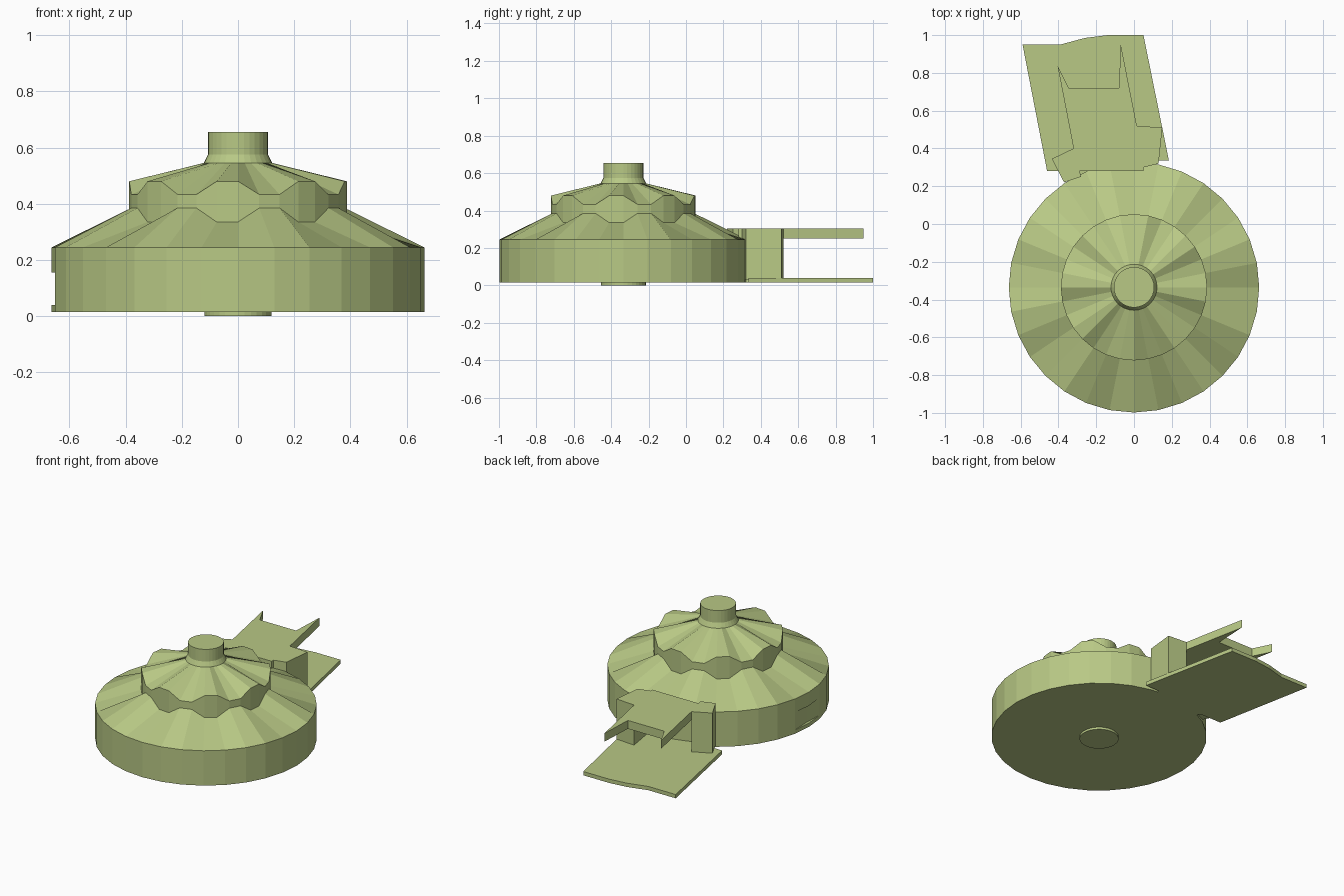
import bpy, bmesh, math

cube = bpy.data.objects.get("Cube")
if cube:
    bpy.data.objects.remove(cube)

SIDES = 32
CENTRE_Y = -0.335

green = bpy.data.materials.new("olive green")
green.use_nodes = True
colour = (0.48, 0.58, 0.235, 1)
green.diffuse_color = colour
green.node_tree.nodes["Principled BSDF"].inputs["Base Color"].default_value = colour


def finish(name, bm):
    bmesh.ops.remove_doubles(bm, verts=bm.verts, dist=1e-4)
    bmesh.ops.recalc_face_normals(bm, faces=bm.faces)
    mesh = bpy.data.meshes.new(name)
    bm.to_mesh(mesh)
    bm.free()
    mesh.materials.append(green)
    obj = bpy.data.objects.new(name, mesh)
    bpy.context.collection.objects.link(obj)
    return obj


def lathe(name, rings):
    """Stack rings; each is a function of the side index giving (radius, z)."""
    bm = bmesh.new()
    loops = []
    for ring in rings:
        loop = []
        for i in range(SIDES):
            a = 2 * math.pi * i / SIDES - math.pi / 2
            r, z = ring(i)
            loop.append(bm.verts.new((r * math.cos(a), CENTRE_Y + r * math.sin(a), z)))
        loops.append(loop)
    for low, high in zip(loops, loops[1:]):
        for i in range(SIDES):
            j = (i + 1) % SIDES
            bm.faces.new((low[i], low[j], high[j], high[i]))
    bm.faces.new(loops[0][::-1])
    bm.faces.new(loops[-1])
    return finish(name, bm)


def even(r, z):
    return lambda i: (r, z)


def window(z):
    # the side vertex facing -x is pulled in to make a shallow recess
    return lambda i: (0.645 if i == SIDES * 3 // 4 else 0.663, z)


def fluted(r, ridge_z, valley_z):
    return lambda i: (r, ridge_z if i % 4 in (0, 3) else valley_z)


def slab(name, outline, z0, z1):
    bm = bmesh.new()
    face = bm.faces.new([bm.verts.new((x, y, z0)) for x, y in outline])
    top = bmesh.ops.extrude_face_region(bm, geom=[face])["geom"]
    for v in top:
        if isinstance(v, bmesh.types.BMVert):
            v.co.z = z1
    return finish(name, bm)


# Drum with sloping shoulder and fluted crown
lathe("drum", [
    even(0.663, 0.015), even(0.663, 0.04), window(0.04), window(0.155),
    even(0.663, 0.155), even(0.663, 0.245),
    fluted(0.387, 0.335, 0.385), fluted(0.387, 0.48, 0.433),
    even(0.122, 0.545), even(0.107, 0.575)])

# Central shaft, showing above and below
lathe("shaft_top", [even(0.107, 0.56), even(0.107, 0.655)])
lathe("shaft_bottom", [even(0.12, 0), even(0.12, 0.02)])

# Tail: base plate, two posts and a forked bracket
slab("base_plate", [(-0.46, 0.28), (-0.3, 0.28), (-0.2, 0.1), (0.05, 0.1), (0.08, 0.335),
                    (0.185, 0.335), (0.05, 1), (-0.14, 1), (-0.26, 0.985),
                    (-0.39, 0.95), (-0.59, 0.95)], 0.015, 0.04)
slab("left_post", [(0.05, 0.3), (0.13, 0.32), (0.15, 0.51), (0.015, 0.52)], 0.03, 0.305)
slab("right_post", [(-0.37, 0.22), (-0.435, 0.345), (-0.32, 0.4), (-0.28, 0.25)], 0.03, 0.305)
slab("fork_bracket", [(-0.37, 0.22), (-0.435, 0.345), (-0.32, 0.4), (-0.405, 0.84),
                      (-0.345, 0.72), (-0.08, 0.72), (-0.07, 0.95), (0.015, 0.52),
                      (0.15, 0.51), (0.13, 0.32), (0.05, 0.32), (0.05, 0.28),
                      (-0.34, 0.28)], 0.25, 0.305)
